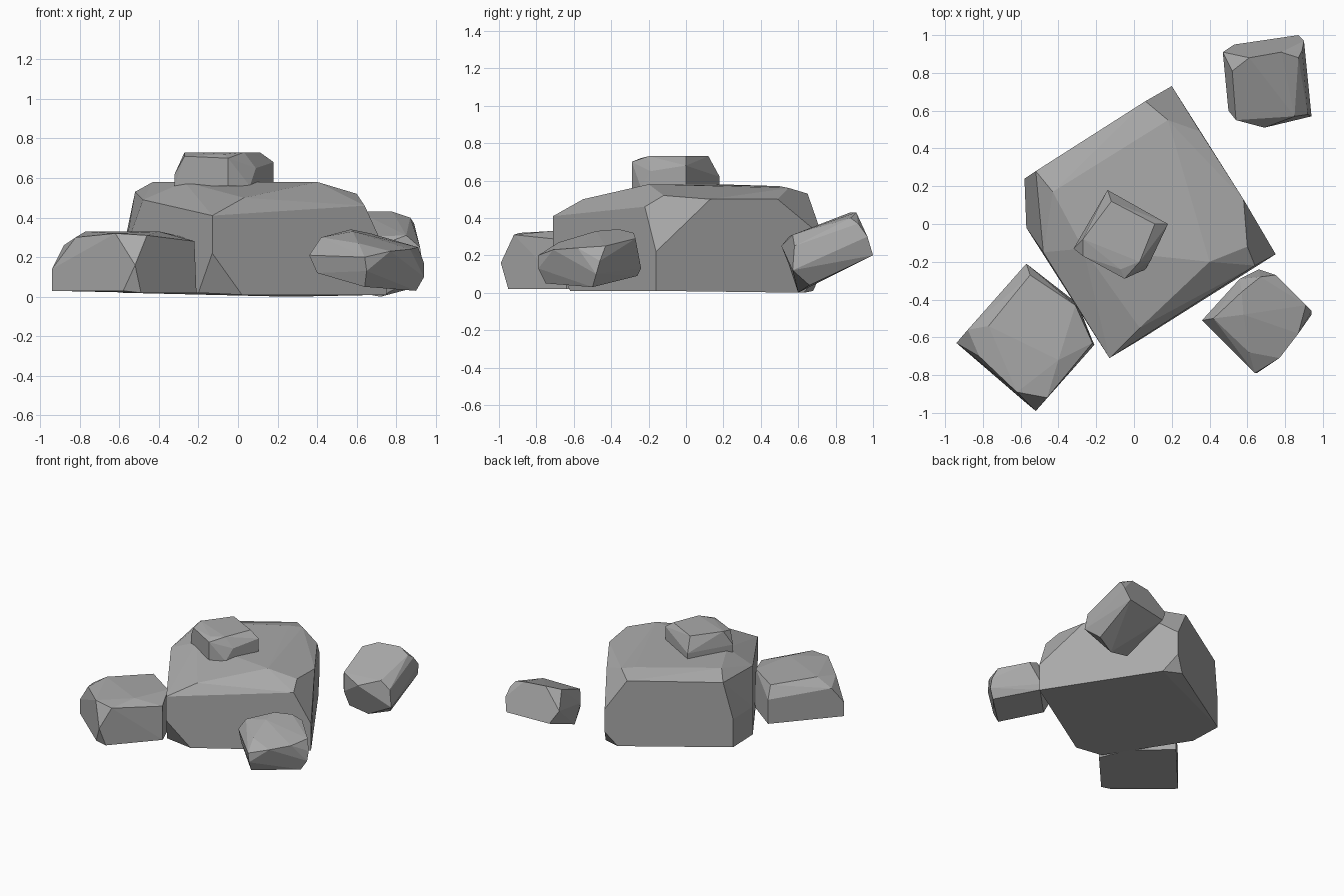
import bpy
import bmesh
import math

default_cube = bpy.data.objects.get("Cube")
if default_cube:
    bpy.data.objects.remove(default_cube, do_unlink=True)

# One plain stone colour for every boulder
stone = bpy.data.materials.new("stone_grey")
stone.use_nodes = True
stone.diffuse_color = (0.4, 0.4, 0.4, 1)
shader = stone.node_tree.nodes["Principled BSDF"]
shader.inputs["Base Color"].default_value = stone.diffuse_color
shader.inputs["Roughness"].default_value = 0.9


def boulder(name, foot, shoulder, crown):
    """Wrap a faceted shell around three rings of corners, given in hundredths."""
    bm = bmesh.new()
    for ring in (foot, shoulder, crown):
        for x, y, z in ring:
            bm.verts.new((x / 100, y / 100, z / 100))
    hull = bmesh.ops.convex_hull(bm, input=bm.verts)
    spare = {v for v in hull["geom_interior"] + hull["geom_unused"]
             if isinstance(v, bmesh.types.BMVert)}
    bmesh.ops.delete(bm, geom=list(spare), context="VERTS")
    # Merge nearly level triangles into broad chiselled facets
    bmesh.ops.dissolve_limit(bm, angle_limit=math.radians(4),
                             verts=bm.verts, edges=bm.edges)
    bmesh.ops.recalc_face_normals(bm, faces=bm.faces)
    mesh = bpy.data.meshes.new(name)
    bm.to_mesh(mesh)
    bm.free()
    mesh.materials.append(stone)
    rock = bpy.data.objects.new(name, mesh)
    bpy.context.collection.objects.link(rock)
    return rock


# Large central boulder with clipped corners
boulder(
    "main_boulder",
    foot=[(-20, -60, 2), (2, -62, 1), (75, -16, 1), (26, 63, 0),
          (12, 68, 1), (-58, 24, 2), (-57, -2, 2)],
    shoulder=[(-13, -71, 22), (-13, -71, 41), (75, -16, 22), (20, 73, 12),
              (20, 73, 30), (-58, 24, 24), (-57, -2, 24)],
    crown=[(3, -55, 50), (64, -22, 46), (60, -12, 52), (58, 13, 50),
           (35, 49, 50), (18, 55, 56), (6, 65, 53), (-52, 28, 53),
           (-48, -15, 49), (-43, 17, 58), (-27, -13, 58), (40, -20, 58),
           (10, 50, 57)],
)

# Small stone resting on top
boulder(
    "top_stone",
    foot=[(-32, -13, 56), (-5, -29, 56), (6, -24, 56), (18, 0, 56),
          (-14, 18, 56)],
    shoulder=[(-32, -13, 62), (-5, -29, 70), (18, 0, 68), (9, -19, 65),
              (-14, 18, 62), (-27, -17, 71)],
    crown=[(-27, -8, 73), (-12, 12, 73), (-7, -24, 72), (3, -20, 73),
           (11, 0, 73)],
)

# Wide stone at the front, on the model's right
boulder(
    "front_right_stone",
    foot=[(-94, -63, 3), (-58, -94, 3), (-49, -95, 2), (-21, -64, 2),
          (-30, -42, 2), (-57, -21, 3)],
    shoulder=[(-94, -63, 14), (-52, -99, 16), (-22, -63, 28),
              (-57, -21, 22), (-88, -56, 26)],
    crown=[(-82, -70, 30), (-62, -89, 32), (-46, -92, 31), (-31, -43, 31),
           (-55, -27, 31), (-77, -54, 33), (-40, -72, 33)],
)

# Leaning stone at the front, on the model's left
boulder(
    "front_left_stone",
    foot=[(40, -53, 12), (64, -75, 5), (90, -50, 3), (66, -26, 9)],
    shoulder=[(36, -51, 21), (65, -79, 13), (64, -79, 20), (94, -48, 10),
              (94, -46, 17), (66, -24, 13), (56, -29, 24)],
    crown=[(42, -50, 30), (61, -68, 27), (77, -71, 23), (87, -58, 24),
           (91, -43, 25), (75, -27, 29), (67, -28, 32), (57, -36, 34),
           (58, -48, 33)],
)

# Tilted stone at the back, on the model's left
boulder(
    "back_left_stone",
    foot=[(87, 100, 20), (53, 95, 18), (56, 59, 3), (72, 60, 0),
          (87, 66, 4)],
    shoulder=[(94, 57, 12), (92, 58, 25), (89, 92, 37), (90, 97, 30),
              (47, 91, 28), (50, 60, 22), (69, 51, 25), (54, 55, 15)],
    crown=[(87, 88, 40), (78, 91, 43), (61, 88, 43), (52, 81, 40),
           (54, 55, 30), (85, 57, 31)],
)
